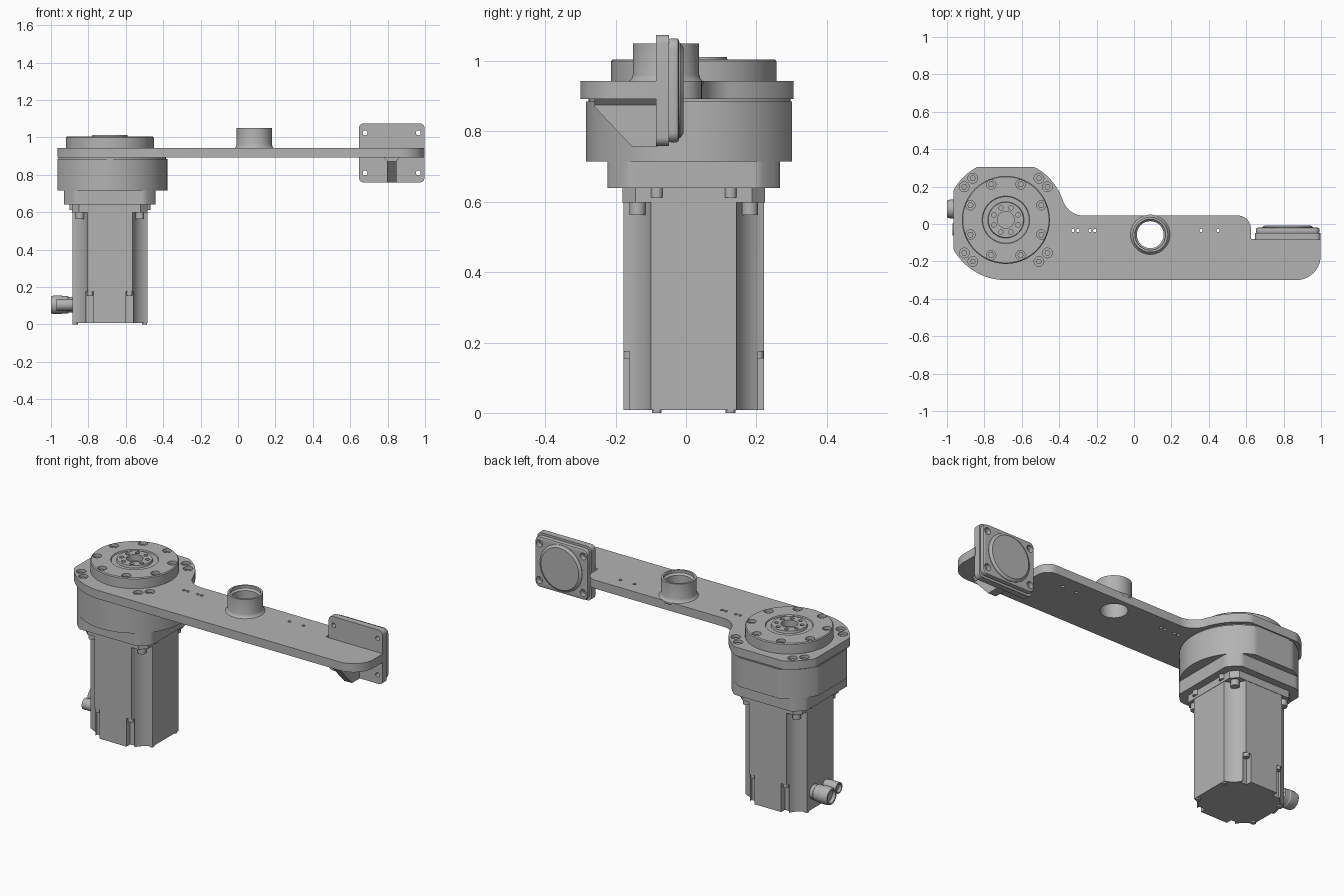
import bpy, bmesh
from math import sin, cos, radians, atan2, degrees, pi

old = bpy.data.objects.get("Cube")
if old:
    bpy.data.objects.remove(old)

grey = bpy.data.materials.new("machined_grey")
grey.use_nodes = True
GREY = (0.45, 0.45, 0.45, 1)
grey.diffuse_color = GREY
grey.node_tree.nodes["Principled BSDF"].inputs["Base Color"].default_value = GREY

CX, CY = -0.685, 0.022          # axis of the drive unit
BX, BZ = 0.822, 0.917           # centre of the end bracket
RX, RY = 0.087, -0.057          # centre of the arm collar
parts, cutters = [], []


def finish(name, bm):
    bmesh.ops.recalc_face_normals(bm, faces=bm.faces)
    me = bpy.data.meshes.new(name)
    bm.to_mesh(me)
    bm.free()
    me.materials.append(grey)
    ob = bpy.data.objects.new(name, me)
    bpy.context.collection.objects.link(ob)
    parts.append(ob)
    return ob


def to_axis(a, b, c, axis):
    return {"z": (a, b, c), "y": (a, c, b), "x": (c, a, b)}[axis]


def add_prism(bm, pts, lo, hi, axis="z"):
    rows = [[bm.verts.new(to_axis(a, b, h, axis)) for a, b in pts] for h in (lo, hi)]
    bm.faces.new(rows[0])
    bm.faces.new(rows[1])
    n = len(pts)
    for i in range(n):
        j = (i + 1) % n
        bm.faces.new((rows[0][i], rows[0][j], rows[1][j], rows[1][i]))


def arc(x, y, r, a0, a1, n=16):
    return [(x + r * cos(radians(a0 + (a1 - a0) * i / n)),
             y + r * sin(radians(a0 + (a1 - a0) * i / n))) for i in range(n + 1)]


def prism(name, pts, lo, hi, axis="z"):
    bm = bmesh.new()
    add_prism(bm, pts, lo, hi, axis)
    return finish(name, bm)


def discs(name, centres, r, lo, hi, axis="z", n=24):
    """Several equal cylinders in one object."""
    bm = bmesh.new()
    for a, b in centres:
        add_prism(bm, arc(a, b, r, 0, 360, n)[:-1], lo, hi, axis)
    return finish(name, bm)


def lathe(name, profile, x, y, axis="z", n=64):
    """Turn a closed (radius, height) profile about an axis."""
    bm = bmesh.new()
    rings = []
    for i in range(n):
        t = 2 * pi * i / n
        rings.append([bm.verts.new(to_axis(x + r * cos(t), y + r * sin(t), h, axis))
                      for r, h in profile])
    m = len(profile)
    for i in range(n):
        p, q = rings[i], rings[(i + 1) % n]
        for k in range(m):
            bm.faces.new((p[k], q[k], q[(k + 1) % m], p[(k + 1) % m]))
    bmesh.ops.remove_doubles(bm, verts=bm.verts, dist=1e-5)
    return finish(name, bm)


def cut(ob, cutter):
    parts.remove(cutter)
    cutters.append(cutter)
    cutter.hide_render = True
    mod = ob.modifiers.new("cut", "BOOLEAN")
    mod.operation, mod.solver, mod.object = "DIFFERENCE", "EXACT", cutter


def clip(pts, x0, x1, y0, y1):
    return [(min(max(x, x0), x1), min(max(y, y0), y1)) for x, y in pts]


def unique(pts):
    return [p for i, p in enumerate(pts)
            if abs(p[0] - pts[i - 1][0]) + abs(p[1] - pts[i - 1][1]) > 1e-5]


def around(r, angles):
    return [(CX + r * cos(radians(a)), CY + r * sin(radians(a))) for a in angles]


def four(dx, dy, x=CX, y=CY):
    return [(x + sx * dx, y + sy * dy) for sx in (-1, 1) for sy in (-1, 1)]


# Arm plate: clipped round head, straight arm, rounded tip
tangent = degrees(atan2(0.138, 0.415))
outline = clip(arc(CX, CY, 0.322, tangent, 270, 80), -0.965, 1, -0.3, 0.305)
outline += arc(0.868, -0.17, 0.13, 270, 360)
outline += [(0.998, -0.08), (0.625, -0.08)]
outline += arc(0.555, -0.025, 0.07, 0, 90)
outline += arc(-0.27, 0.16, 0.115, 270, 180 + tangent)
arm = prism("arm_plate", unique(outline), 0.893, 0.943)
cut(arm, discs("collar_bore", [(RX, RY)], 0.072, 0.8, 1.1, n=48))
cut(arm, discs("arm_pin_holes", [(x, -0.035) for x in (-0.326, -0.3, -0.235, -0.21, 0.358, 0.449)],
               0.009, 0.8, 1.1, n=16))
corner_angles = [45 + 90 * k + d for k in range(4) for d in (-6.5, 6.5)]
cut(arm, discs("head_counterbores", around(0.284, corner_angles), 0.026, 0.92, 1))
discs("head_bolts", around(0.284, corner_angles), 0.016, 0.915, 0.932, n=6)

# Collar standing on the arm
lathe("arm_collar", [(0.072, 0.893), (0.072, 1.025), (0.082, 1.035), (0.082, 1.05), (0.094, 1.05),
                     (0.094, 0.962), (0.098, 0.95), (0.107, 0.942), (0.107, 0.935), (0.078, 0.893)],
      RX, RY)

# Output flange with bolt circles
flange = lathe("output_flange", [(0, 0.975), (0.045, 0.975), (0.045, 1.012), (0.094, 1.012),
                                 (0.097, 0.999), (0.124, 0.999), (0.127, 1.005), (0.23, 1.005),
                                 (0.235, 1.0), (0.235, 0.935), (0, 0.935)], CX, CY, n=96)
eight = [22.5 + 45 * k for k in range(8)]
cut(flange, discs("flange_counterbores", around(0.205, eight), 0.025, 0.98, 1.1))
cut(flange, discs("hub_holes", around(0.07, eight), 0.012, 0.985, 1.1, n=16))
discs("flange_bolts", around(0.205, eight), 0.017, 0.97, 0.992, n=6)

# Gear housing: round body with two flats, then a squared-off lower step
ring = arc(CX, CY, 0.307, 0, 360, 120)[:-1]
prism("gear_housing", unique(clip(ring, -0.965, 1, -1, 0.302)), 0.715, 0.885)
prism("housing_neck", unique(clip(arc(CX, CY, 0.299, 0, 360, 120)[:-1], -0.96, 1, -1, 0.297)),
      0.88, 0.897)
prism("housing_step", unique(clip(ring, CX - 0.245, CX + 0.245, CY - 0.245, CY + 0.245)),
      0.64, 0.72)
discs("step_bolts", four(0.2, 0.105), 0.017, 0.612, 0.645, n=16)

# Motor: square body with hollow corner channels
section = []
for k in range(4):
    t = k * pi / 2
    for x, y in arc(0.225, 0.225, 0.107, 256.5, 193.5, 10):
        section.append((CX + x * cos(t) - y * sin(t), CY + x * sin(t) + y * cos(t)))
motor = prism("motor_body", section, 0.008, 0.602)
slots = bmesh.new()
for x, y in four(0.107, 0.187):
    add_prism(slots, [(x + a * 0.02, y + b * 0.022) for a, b in
                      ((-1, -1), (1, -1), (1, 1), (-1, 1))], -0.1, 0.175)
cut(motor, finish("motor_slots", slots))
h, c = 0.202, 0.165
prism("motor_flange", [(CX + x, CY + y) for x, y in
                       ((h, -c), (h, c), (c, h), (-c, h), (-h, c), (-h, -c), (-c, -h), (c, -h))],
      0.598, 0.645)
discs("motor_flange_bolts", four(0.16, 0.16), 0.023, 0.563, 0.6, n=20)
discs("slot_bolts", four(0.105, 0.183), 0.016, 0.155, 0.178, n=16)
discs("foot_bolts", four(0.185, 0.105), 0.014, 0, 0.012, n=16)

# Cable connectors on the motor's outer side
lathe("power_connector", [(0, -0.87), (0.042, -0.87), (0.042, -0.905), (0.047, -0.91), (0.047, -0.94),
                          (0.05, -0.945), (0.05, -0.985), (0.045, -1), (0.036, -1), (0.036, -0.98),
                          (0, -0.98)], 0.08, 0.105, "x", 32)
lathe("signal_connector", [(0, -0.87), (0.028, -0.87), (0.032, -0.91), (0.032, -0.97), (0.024, -0.97),
                           (0.024, -0.955), (0, -0.955)], -0.03, 0.105, "x", 32)


# End bracket: upright plate, cover, round boss and gusset
def rounded(w, d, r):
    pts = []
    for k, (sx, sz) in enumerate(((1, 1), (-1, 1), (-1, -1), (1, -1))):
        pts += arc(BX + sx * (w - r), BZ + sz * (d - r), r, 90 * k, 90 * k + 90, 6)
    return pts


plate = prism("bracket_plate", rounded(0.175, 0.158, 0.025), -0.085, -0.048, "y")
cover = prism("bracket_cover", rounded(0.17, 0.148, 0.03), -0.05, -0.02, "y")
bevel = cover.modifiers.new("edge", "BEVEL")
bevel.width, bevel.segments, bevel.limit_method = 0.008, 2, "ANGLE"
holes = four(0.142, 0.107, BX, BZ)
cut(plate, discs("plate_holes", holes, 0.013, -0.2, 0.1, "y"))
cut(cover, discs("cover_holes", holes, 0.02, -0.2, 0.1, "y"))
lathe("bracket_boss", [(0, -0.04), (0.136, -0.04), (0.136, -0.017), (0.122, -0.007), (0, -0.007)],
      BX, BZ, "y", 64)
prism("bracket_gusset", [(-0.26, 0.9), (-0.26, 0.87), (-0.155, 0.758), (-0.08, 0.758), (-0.08, 0.9)],
      BX - 0.025, BX + 0.025, "x")
prism("gusset_fillet", [(BX - 0.045, 0.895), (BX - 0.02, 0.87), (BX + 0.02, 0.87), (BX + 0.045, 0.895)],
      -0.26, -0.08, "y")

# Bake the cuts, then shade smooth with sharp edges kept
bpy.context.view_layer.update()
graph = bpy.context.evaluated_depsgraph_get()
for ob in parts:
    if ob.modifiers:
        ob.data = bpy.data.meshes.new_from_object(ob.evaluated_get(graph))
        ob.modifiers.clear()
    ob.data.shade_smooth()
    ob.data.set_sharp_from_angle(angle=radians(30))
for ob in cutters:
    bpy.data.objects.remove(ob)
